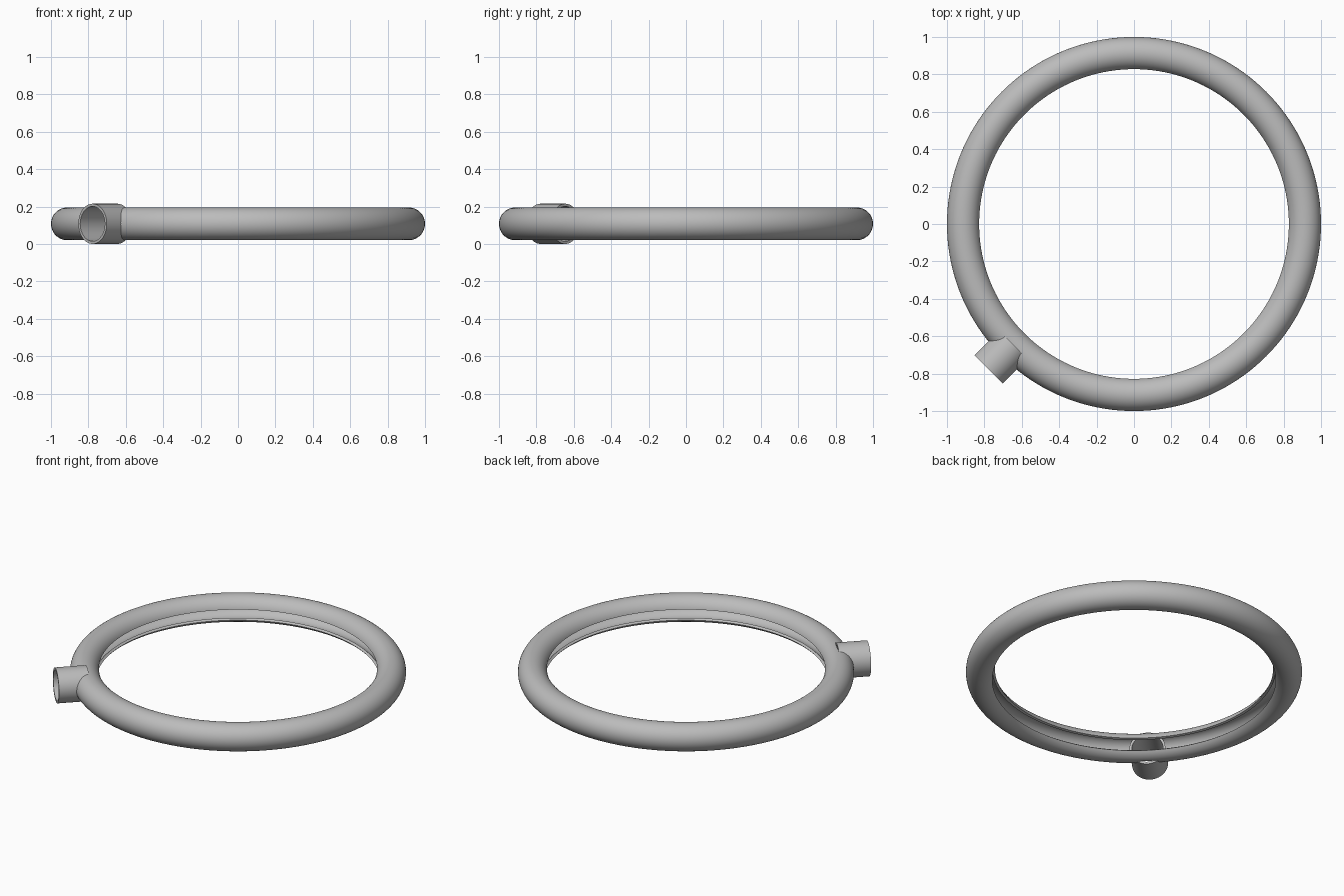
import bpy, bmesh
from math import sin, cos, pi, radians
from mathutils import Matrix, Vector

cube = bpy.data.objects.get("Cube")
if cube:
    bpy.data.objects.remove(cube, do_unlink=True)

MID = 0.1075          # height of the ring centre line
RING, TUBE, WALL = 0.9125, 0.0875, 0.016
PIPE, BORE, PIPE_END = 0.1075, 0.093, 1.1

grey = bpy.data.materials.new("plain grey")
grey.use_nodes = True
grey.diffuse_color = (0.5, 0.5, 0.5, 1)
grey.node_tree.nodes["Principled BSDF"].inputs["Base Color"].default_value = (0.5, 0.5, 0.5, 1)


def lathe(name, profile, steps):
    """Revolve a closed (radius, height) profile about z."""
    bm = bmesh.new()
    verts = [bm.verts.new((r, 0, z)) for r, z in profile]
    edges = [bm.edges.new((a, b)) for a, b in zip(verts, verts[1:] + verts[:1])]
    bmesh.ops.spin(bm, geom=verts + edges, cent=(0, 0, 0), axis=(0, 0, 1),
                   angle=2 * pi, steps=steps, use_merge=True)
    bmesh.ops.remove_doubles(bm, verts=bm.verts, dist=1e-5)
    bmesh.ops.recalc_face_normals(bm, faces=bm.faces)
    mesh = bpy.data.meshes.new(name)
    bm.to_mesh(mesh)
    bm.free()
    obj = bpy.data.objects.new(name, mesh)
    bpy.context.collection.objects.link(obj)
    mesh.materials.append(grey)
    return obj


def smooth(obj):
    bpy.ops.object.select_all(action="DESELECT")
    obj.select_set(True)
    bpy.context.view_layer.objects.active = obj
    bpy.ops.object.shade_smooth_by_angle(angle=radians(35))


# Hollow ring, with a slot along its inner side (angles run from inward, upwards)
upper, lower, n = radians(15), radians(322), 48
angles = [upper + (lower - upper) * i / n for i in range(n + 1)]
arc = lambda r, seq: [(RING - r * cos(a), r * sin(a)) for a in seq]
ring = lathe("ring_tube", arc(TUBE, angles) + arc(TUBE - WALL, angles[::-1]), 160)
ring.location.z = MID

# Pipe pointing outwards at the front corner
outward = Vector((-1, -1, 0)).normalized()
aim = Matrix.Translation((0, 0, MID)) @ outward.to_track_quat("Z", "Y").to_matrix().to_4x4()
pipe = lathe("inlet_pipe", [(PIPE, RING), (PIPE, PIPE_END), (BORE, PIPE_END), (BORE, RING)], 64)
pipe.matrix_world = aim

# Open the ring wall where the pipe enters
bm = bmesh.new()
bmesh.ops.create_cone(bm, cap_ends=True, segments=64, radius1=BORE + 0.002,
                      radius2=BORE + 0.002, depth=0.3)
bmesh.ops.translate(bm, verts=bm.verts, vec=(0, 0, RING + 0.15))
mesh = bpy.data.meshes.new("bore_cutter")
bm.to_mesh(mesh)
bm.free()
cutter = bpy.data.objects.new("bore_cutter", mesh)
bpy.context.collection.objects.link(cutter)
cutter.matrix_world = aim
cutter.hide_render = True
cutter.hide_set(True)

cut = ring.modifiers.new("bore", "BOOLEAN")
cut.operation = "DIFFERENCE"
cut.solver = "EXACT"
cut.object = cutter
bpy.context.view_layer.update()
bpy.context.view_layer.objects.active = ring
bpy.ops.object.modifier_apply(modifier=cut.name)
bpy.data.objects.remove(cutter, do_unlink=True)

for obj in (ring, pipe):
    smooth(obj)
